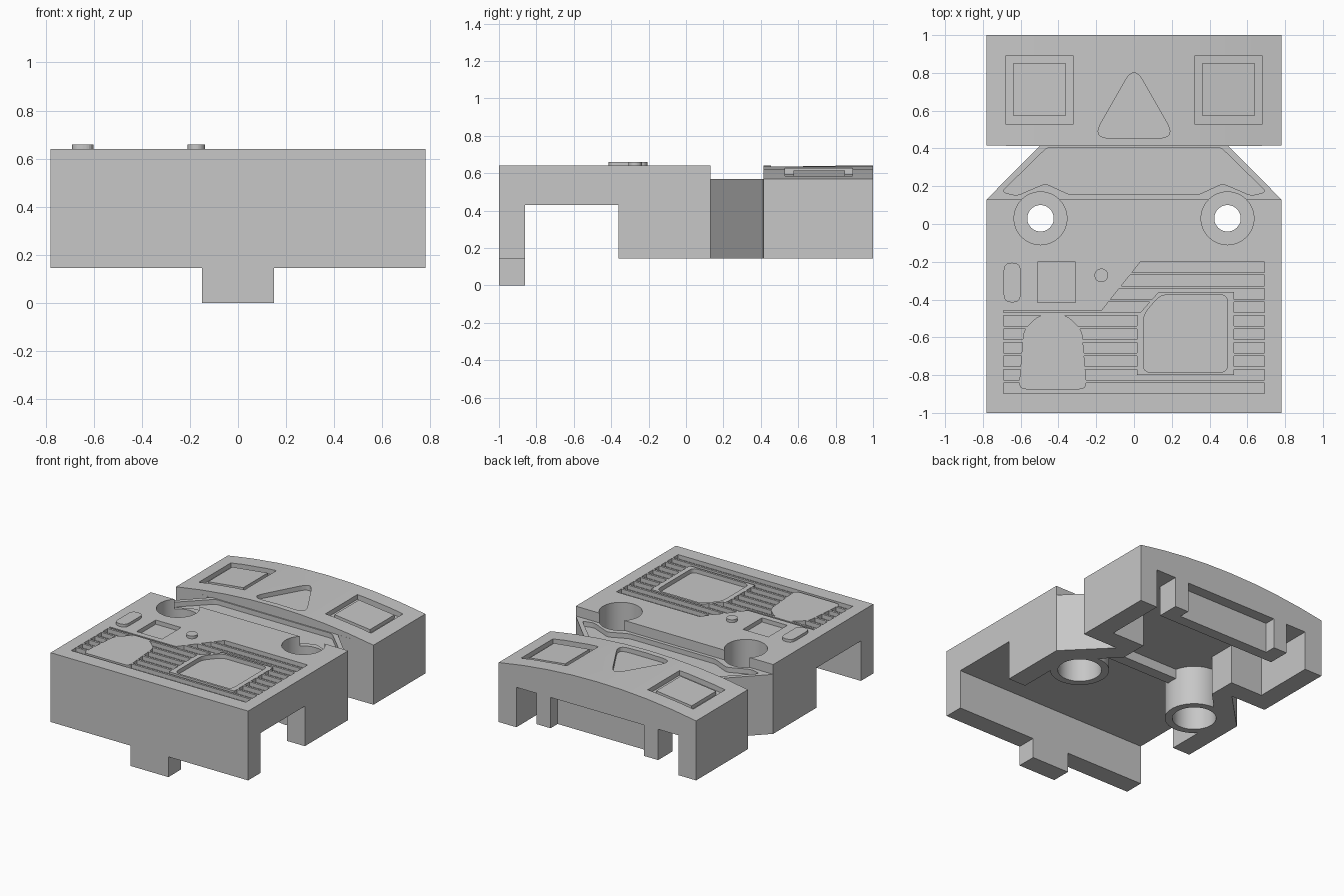
import bpy, bmesh, math
from mathutils import Vector, Matrix

cube = bpy.data.objects.get("Cube")
if cube:
    bpy.data.objects.remove(cube, do_unlink=True)

GREY = (0.57, 0.57, 0.57, 1)
grey = bpy.data.materials.new("plain grey")
grey.use_nodes = True
grey.diffuse_color = GREY
grey.node_tree.nodes["Principled BSDF"].inputs["Base Color"].default_value = GREY

W = 0.78      # half width
DECK = 0.64   # deck height
ROOF = 0.43   # underside of the deck
BASE = 0.145  # bottom of the walls


def prisms(name, outlines, z0, z1):
    """Vertical prisms over xy outlines; z0 and z1 may be functions of x."""
    bm = bmesh.new()
    for pts in outlines:
        lo, hi = [[bm.verts.new((x, y, z(x) if callable(z) else z)) for x, y in pts] for z in (z0, z1)]
        bm.faces.new(lo)
        bm.faces.new(hi)
        for i in range(len(pts)):
            j = (i + 1) % len(pts)
            bm.faces.new((lo[i], lo[j], hi[j], hi[i]))
    bmesh.ops.recalc_face_normals(bm, faces=bm.faces)
    mesh = bpy.data.meshes.new(name)
    bm.to_mesh(mesh)
    bm.free()
    mesh.materials.append(grey)
    ob = bpy.data.objects.new(name, mesh)
    bpy.context.collection.objects.link(ob)
    return ob


def rect(x0, x1, y0, y1):
    return [(x0, y0), (x1, y0), (x1, y1), (x0, y1)]


def disc(x, y, r, n=48):
    return [(x + r * math.cos(2 * math.pi * i / n), y + r * math.sin(2 * math.pi * i / n)) for i in range(n)]


def rounded(pts, r, n=6):
    """Outline with its corners rounded off."""
    out = []
    for i, p in enumerate(pts):
        p, a, b = Vector(p), Vector(pts[i - 1]), Vector(pts[(i + 1) % len(pts)])
        a = p + (a - p).normalized() * r
        b = p + (b - p).normalized() * r
        for k in range(n + 1):
            t = k / n
            out.append(tuple(a * (1 - t) ** 2 + p * 2 * t * (1 - t) + b * t * t))
    return out


def mirrored(half):
    return half + [(-x, y) for x, y in reversed(half)]


def volume(mesh):
    bm = bmesh.new()
    bm.from_mesh(mesh)
    v = bm.calc_volume()
    bm.free()
    return v


def combine(ob, tool, operation):
    """Boolean that accepts a solver's result only if its volume is plausible."""
    old, extra = volume(ob.data), volume(tool.data)
    low, high = (old - extra, old) if operation == 'DIFFERENCE' else (old, old + extra)
    for solver in ('MANIFOLD', 'EXACT', 'FLOAT'):
        mod = ob.modifiers.new("combine", 'BOOLEAN')
        mod.operation, mod.object, mod.solver = operation, tool, solver
        bpy.context.view_layer.update()
        graph = bpy.context.evaluated_depsgraph_get()
        mesh = bpy.data.meshes.new_from_object(ob.evaluated_get(graph))
        ob.modifiers.remove(mod)
        new = volume(mesh)
        if max(low, old * 0.1) - 1e-4 < new < high + 1e-4 and abs(new - old) > 1e-6:
            ob.data = mesh
            break
    bpy.data.objects.remove(tool, do_unlink=True)


def cut(ob, outlines, z0, z1):
    combine(ob, prisms("cutter", outlines, z0, z1), 'DIFFERENCE')


def add(ob, outlines, z0, z1):
    combine(ob, prisms("addition", outlines, z0, z1), 'UNION')


def arch(x):
    return 0.57 + 0.07 * (1 - (x / W) ** 2)


# Body outline: front block, tapered neck, rear block
body = prisms("body", [mirrored([(W, -1), (W, 0.13), (0.5, 0.413), (W, 0.415), (W, 1)])], BASE, DECK)
cut(body, [rect(-1, 1, 0.13, 0.414)], 0.57, 1)

# Arched top of the rear block: a profile in xz, turned upright
profile = [(W * i / 4, arch(W * i / 4)) for i in range(-4, 5)]
arch_cutter = prisms("arch_cutter", [[(-0.9, 0.56)] + profile + [(0.9, 0.56), (0.9, 1), (-0.9, 1)]], -1.1, -0.412)
arch_cutter.data.transform(Matrix.Rotation(math.pi / 2, 4, 'X'))
combine(body, arch_cutter, 'DIFFERENCE')

# Hollow underside and side openings
cut(body, [mirrored([(0.64, -0.86), (0.64, 0.08), (0.38, 0.35), (0.38, 0.55), (0.64, 0.55), (0.64, 1.1)])], 0, ROOF)
cut(body, [rect(-1, 1, -0.86, -0.36)], 0, ROOF)

# Front tab, rear bracket, rib and screw bosses
add(body, [rect(-0.15, 0.15, -1, -0.86)], 0, BASE + 0.02)
add(body, [mirrored([(0.48, 0.84), (0.48, 1), (0.37, 1), (0.37, 0.92)])], 0.21, ROOF + 0.03)
add(body, [rect(-0.4, 0.4, -0.01, 0.07)], 0.36, ROOF + 0.03)
BOSS = [(-0.495, 0.03), (0.495, 0.03)]
add(body, [disc(x, y, 0.195) for x, y in BOSS], BASE, ROOF + 0.03)

# Pocket in the neck, curving round the bosses
pocket = mirrored([(0.34, 0.155), (0.47, 0.215), (0.62, 0.15), (0.7, 0.17), (0.46, 0.405)])
cut(body, [rounded(pocket, 0.025)], 0.535, 1)

# Screw holes, counterbored from both sides
cut(body, [disc(x, y, 0.14) for x, y in BOSS], 0.44, 1)
cut(body, [disc(x, y, 0.145) for x, y in BOSS], 0, 0.35)
cut(body, [disc(x, y, 0.07) for x, y in BOSS], 0, 1)

# Square frames and rounded triangle in the rear block
for side, s in (("left", 1), ("right", -1)):
    cut(body, [rect(s * 0.5 - 0.18, s * 0.5 + 0.18, 0.53, 0.89)], lambda x: arch(x) - 0.035, 1)
    prisms(side + "_square_pad", [rect(s * 0.5 - 0.14, s * 0.5 + 0.14, 0.575, 0.85)],
           0.5, lambda x: arch(x) - 0.01)
cut(body, [rounded([(-0.22, 0.455), (0.22, 0.455), (0, 0.84)], 0.09)], 0.605, 1)

# Rows of slots, interrupted by the panel and the shield
rows = []
for i in range(10):
    top = -0.2 - 0.0712 * i
    low = top - 0.056
    left = [(0.035 + 0.8 * (y + 0.2), y) for y in (top, low)]
    if i == 3:
        left[1:] = [(-0.17, -0.457), (-0.69, -0.457), (-0.69, low)]
    elif i > 3:
        left = [(-0.69, top), (-0.69, low)]
    rows.append(left + [(0.69, low), (0.69, top)])
slots = prisms("slots", rows, DECK - 0.03, 1)
cut(slots, [[(0.015, -0.8), (0.53, -0.8), (0.53, -0.36), (0.13, -0.36), (0.015, -0.49)]], 0, 2)
shield = [(-0.61, -0.875), (-0.25, -0.875), (-0.275, -0.56), (-0.36, -0.48), (-0.5, -0.48), (-0.585, -0.56)]
cut(slots, [rounded(shield, 0.04)], 0, 2)
combine(body, slots, 'DIFFERENCE')

# Recesses in the panel and the deck
panel = [(0.05, -0.785), (0.495, -0.785), (0.495, -0.375), (0.14, -0.375), (0.05, -0.48)]
cut(body, [rounded(panel, 0.04), rect(-0.51, -0.31, -0.415, -0.2)], DECK - 0.03, 1)

# Raised buttons
prisms("oval_button", [rounded(rect(-0.69, -0.6, -0.415, -0.205), 0.044)], 0.6, 0.66)
prisms("round_button", [disc(-0.173, -0.272, 0.036, 32)], 0.6, 0.66)

# Smooth the round walls, keep the edges sharp
bpy.ops.object.select_all(action='DESELECT')
body.select_set(True)
bpy.context.view_layer.objects.active = body
bpy.ops.object.shade_smooth_by_angle(angle=math.radians(20))
